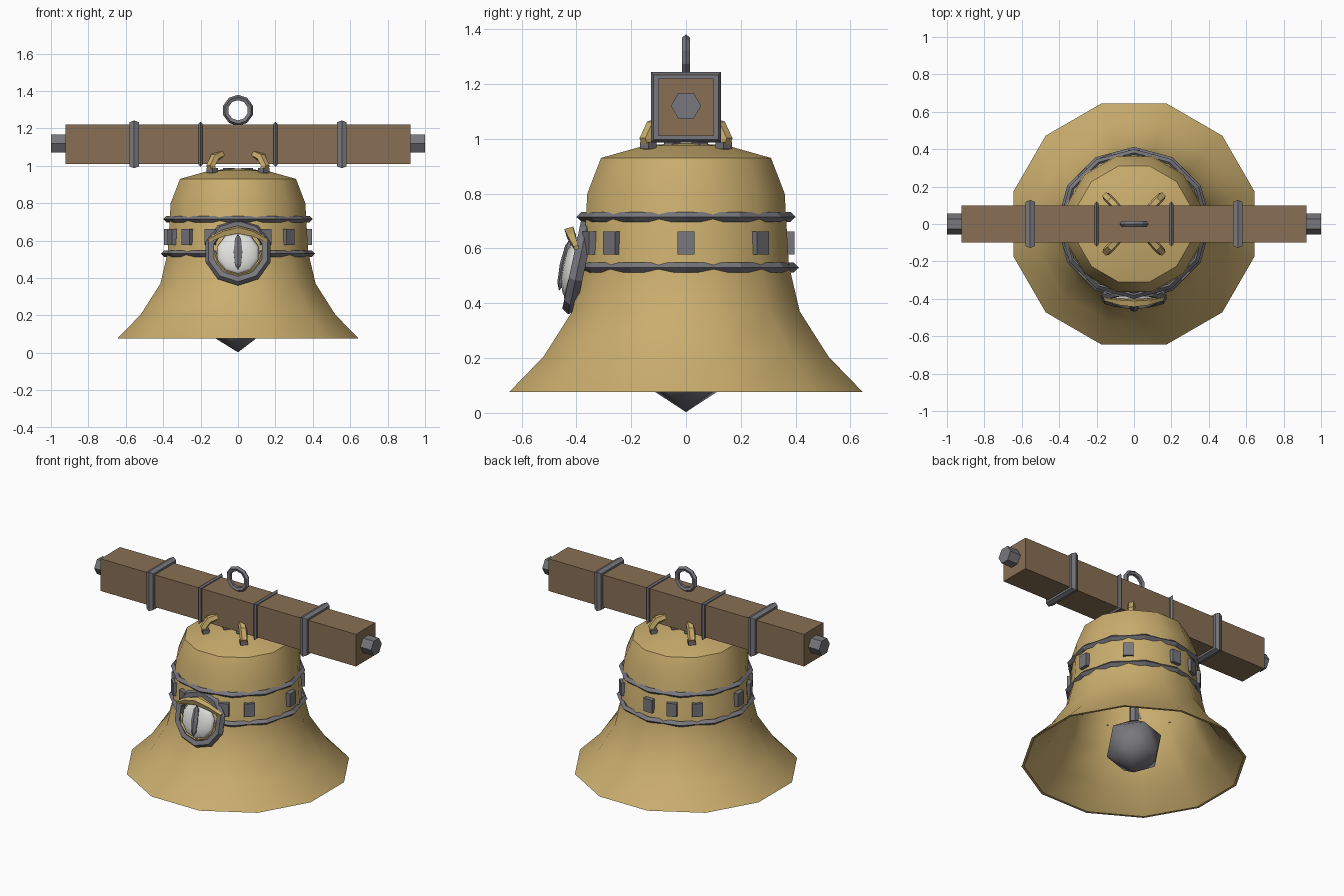
import bpy, bmesh, math
from mathutils import Vector, Matrix

if "Cube" in bpy.data.objects:
    bpy.data.objects.remove(bpy.data.objects["Cube"])

def material(name, rgb):
    m = bpy.data.materials.new(name)
    m.diffuse_color = (*rgb, 1)
    m.use_nodes = True
    m.node_tree.nodes["Principled BSDF"].inputs["Base Color"].default_value = m.diffuse_color
    return m

GOLD = material("bronze gold", (0.59, 0.42, 0.155))
IRON = material("dark iron", (0.185, 0.185, 0.205))
WOOD = material("brown wood", (0.25, 0.16, 0.09))
WHITE = material("eye white", (0.75, 0.75, 0.74))

def make(name, bm, mat, matrix=Matrix(), smooth=False):
    bmesh.ops.recalc_face_normals(bm, faces=bm.faces)
    me = bpy.data.meshes.new(name)
    bm.to_mesh(me)
    bm.free()
    ob = bpy.data.objects.new(name, me)
    bpy.context.collection.objects.link(ob)
    me.materials.append(mat)
    ob.matrix_world = matrix
    if smooth:
        bpy.ops.object.select_all(action='DESELECT')
        ob.select_set(True)
        bpy.context.view_layer.objects.active = ob
        bpy.ops.object.shade_smooth_by_angle(angle=math.radians(38))
    return ob

def loft(name, rings, mat, closed=False, matrix=Matrix(), smooth=False):
    """Skin a list of equal-sized vertex rings; caps the ends unless closed."""
    bm = bmesh.new()
    vs = [[bm.verts.new(p) for p in r] for r in rings]
    n, k = len(vs), len(vs[0])
    for i in range(n if closed else n - 1):
        a, b = vs[i], vs[(i + 1) % n]
        for j in range(k):
            bm.faces.new((a[j], a[(j + 1) % k], b[(j + 1) % k], b[j]))
    if not closed:
        bm.faces.new(vs[0])
        bm.faces.new(vs[-1])
    return make(name, bm, mat, matrix, smooth)

def tube(name, pts, radii, mat, side, sides=6, matrix=Matrix()):
    """Tube along a planar path; side is the normal of the path's plane."""
    pts, side = [Vector(p) for p in pts], Vector(side).normalized()
    rings = []
    for i, p in enumerate(pts):
        t = (pts[min(i + 1, len(pts) - 1)] - pts[max(i - 1, 0)]).normalized()
        u = t.cross(side).normalized()
        rings.append([p + radii[i] * (u * math.cos(a) + side * math.sin(a))
                      for a in (math.tau * j / sides for j in range(sides))])
    return loft(name, rings, mat, matrix=matrix)

def hoop(name, R, mat, section, n, matrix=Matrix(), phase=0.0):
    """Ring about local z with a given (radial, height) section."""
    angles = [phase + math.tau * i / n for i in range(n)]
    rings = [[((R + x) * math.cos(a), (R + x) * math.sin(a), z) for x, z in section]
             for a in angles]
    return loft(name, rings, mat, True, matrix)

def box(name, size, mat, matrix):
    bm = bmesh.new()
    bmesh.ops.create_cube(bm, size=1, matrix=Matrix.Diagonal((*size, 1)))
    return make(name, bm, mat, matrix)

def T(x, y, z):
    return Matrix.Translation((x, y, z))

# bell body: hollow twelve-sided lathe, outside up then inside down
flat = math.cos(math.pi / 12)
outer = [(0.645, 0.076), (0.52, 0.205), (0.415, 0.37), (0.375, 0.54),
         (0.36, 0.80), (0.31, 0.93), (0.15, 0.975), (0.02, 0.985)]
inner = [(0.02, 0.965), (0.145, 0.955), (0.295, 0.912), (0.34, 0.79), (0.355, 0.54),
         (0.395, 0.365), (0.503, 0.195), (0.63, 0.076)]
rings = [[(r / flat * math.cos(a), r / flat * math.sin(a), z)
          for a in (math.pi / 12 + math.tau * j / 12 for j in range(12))]
         for r, z in outer + inner]
loft("bell_body", rings, GOLD, closed=True, smooth=True)

# iron bands, turned half a side so they dip into the bell's corners
band = [(0.021, 0), (0.002, 0.018), (-0.008, 0.01), (-0.008, -0.01), (0.002, -0.018)]
for name, R, z in (("upper_band", 0.379, 0.715), ("lower_band", 0.391, 0.53)):
    hoop(name, R, IRON, band, 12, T(0, 0, z))

# iron studs between the bands, on sixteenths of a turn
for k in (0, 2, 4, 5, 6, 8, 9, 10, 11, 13, 14):
    m = Matrix.Rotation(math.tau * k / 16, 4, 'Z') @ T(0.379, 0, 0.62)
    box("band_stud", (0.034, 0.062, 0.085), IRON, m)

# clapper
bm = bmesh.new()
bmesh.ops.create_icosphere(bm, subdivisions=1, radius=0.18)
ball = make("clapper_ball", bm, IRON, T(0, 0, 0.183))
ball.data.shade_smooth()
tube("clapper_rod", [(0, 0, 0.32), (0, 0, 0.96)], [0.028] * 2, IRON, (0, 1, 0))

# crown hooks with iron feet, on the four diagonals
for k in range(4):
    m = Matrix.Rotation(math.pi / 4 + k * math.pi / 2, 4, 'Z')
    tube("crown_hook", [(0.185, 0, 0.955), (0.205, 0, 1.0), (0.175, 0, 1.045),
                        (0.10, 0, 1.07)], [0.022, 0.025, 0.025, 0.02], GOLD,
         (0, 1, 0), 5, m)
    for r in (0.195, 0.07):
        box("hook_foot", (0.04, 0.045, 0.025), IRON, m @ T(r, 0, 0.975))

# beam with hexagonal end pins
box("beam", (1.845, 0.20, 0.21), WOOD, T(0, 0, 1.115))
for s in (-1, 1):
    tube("end_pin", [(s * 0.90, 0, 1.12), (s, 0, 1.12)], [0.055] * 2, IRON, (0, 0, 1))

# square straps round the beam, ridged on the outside
turn = Matrix.Rotation(math.pi / 2, 4, 'Y')
r2 = math.sqrt(2)
for x, w, e in ((-0.555, 0.025, 0.128), (-0.2, 0.01, 0.12),
                (0.2, 0.01, 0.12), (0.555, 0.025, 0.128)):
    section = [(-0.02, -w), (-0.02, w), ((e - 0.115) * r2, w),
               ((e - 0.105) * r2, 0), ((e - 0.115) * r2, -w)]
    hoop("beam_strap", 0.105 * r2, IRON, section, 4, T(x, 0, 1.115) @ turn, math.pi / 4)

# hanging ring on top
sect = [(0.016 * math.cos(a), 0.016 * math.sin(a))
        for a in (math.tau * j / 5 for j in range(5))]
hoop("hanging_ring", 0.067, IRON, sect, 10,
     T(0, 0, 1.297) @ Matrix.Rotation(math.pi / 2, 4, 'X'), math.pi / 10)

# eye medallion, leaning back with the bell's slope (local z points outward)
eye = T(0, -0.392, 0.538) @ Matrix.Rotation(math.radians(78), 4, 'X')
rim = [(0.024, 0), (0.008, 0.025), (-0.022, 0.02), (-0.022, -0.018), (0.008, -0.025)]
hoop("eye_rim", 0.158, IRON, rim, 10, eye, math.pi / 10)

bm = bmesh.new()
bmesh.ops.create_uvsphere(bm, u_segments=10, v_segments=6, radius=1)
ball = make("eyeball", bm, WHITE,
            eye @ T(0, -0.01, 0.015) @ Matrix.Diagonal((0.118, 0.118, 0.042, 1)))
ball.data.shade_smooth()

bm = bmesh.new()
bmesh.ops.create_uvsphere(bm, u_segments=6, v_segments=4, radius=1)
make("pupil", bm, IRON, eye @ T(0, -0.008, 0.05) @ Matrix.Diagonal((0.027, 0.098, 0.018, 1))
     @ Matrix.Rotation(math.pi / 2, 4, 'X'))

# eyelids
tube("upper_lid", [(-0.16, 0.06, 0.02), (-0.08, 0.095, 0.045), (0, 0.112, 0.055),
                   (0.08, 0.095, 0.045), (0.16, 0.06, 0.02)],
     [0.012, 0.02, 0.024, 0.02, 0.012], GOLD, (0, 0.3, 1), 4, eye)
tube("lower_lid", [(0.127 * math.cos(a), 0.127 * math.sin(a), 0.012)
                   for a in (math.radians(180 + 30 * j) for j in range(7))],
     [0.008, 0.014, 0.016, 0.016, 0.016, 0.014, 0.008], GOLD, (0, 0, 1), 4, eye)
